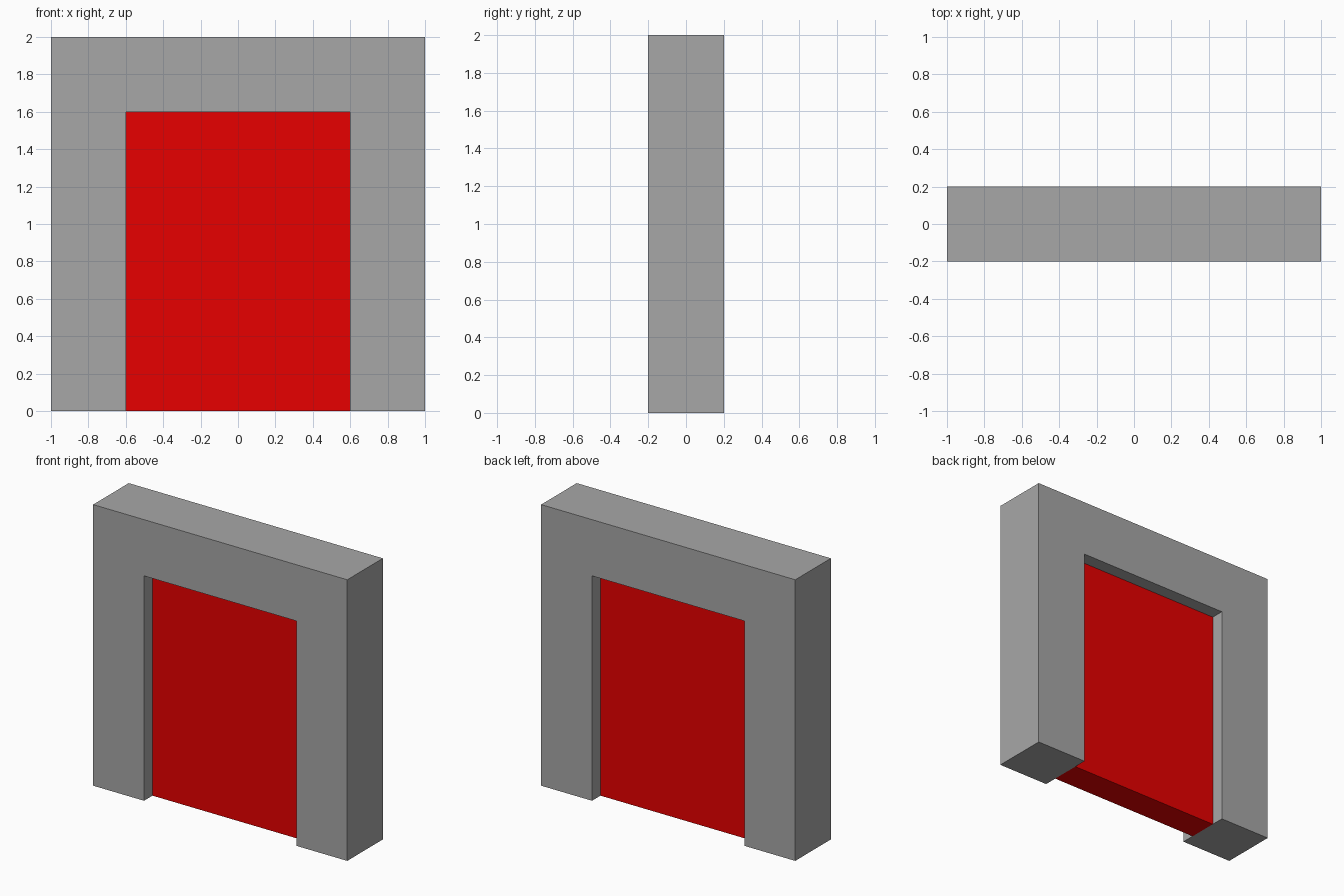
import bpy
import bmesh
from mathutils import Vector

if "Cube" in bpy.data.objects:
    bpy.data.objects.remove(bpy.data.objects["Cube"])


def extruded_profile(name, profile, depth, color):
    """Extrude an x-z outline along y, centred on y = 0."""
    bm = bmesh.new()
    face = bm.faces.new([bm.verts.new((x, -depth / 2, z)) for x, z in profile])
    new = bmesh.ops.extrude_face_region(bm, geom=[face])["geom"]
    verts = [v for v in new if isinstance(v, bmesh.types.BMVert)]
    bmesh.ops.translate(bm, verts=verts, vec=Vector((0, depth, 0)))
    bmesh.ops.recalc_face_normals(bm, faces=bm.faces)
    mesh = bpy.data.meshes.new(name)
    bm.to_mesh(mesh)
    bm.free()
    obj = bpy.data.objects.new(name, mesh)
    bpy.context.collection.objects.link(obj)
    mat = bpy.data.materials.new(name + "_colour")
    mat.diffuse_color = (*color, 1.0)
    mat.use_nodes = True
    mat.node_tree.nodes["Principled BSDF"].inputs["Base Color"].default_value = mat.diffuse_color
    mesh.materials.append(mat)
    return obj


OUTER, INNER = 1.0, 0.6
TOP, OPENING_TOP = 2.0, 1.6

# Dark grey frame: two legs and a lintel as one solid
half = [(INNER, OPENING_TOP), (INNER, 0), (OUTER, 0), (OUTER, TOP)]
extruded_profile("door_frame", half + [(-x, z) for x, z in reversed(half)],
                 0.4, (0.39, 0.39, 0.39))

# Recessed red panel filling the opening
extruded_profile("door_panel", [(-INNER, 0), (INNER, 0),
                 (INNER, OPENING_TOP), (-INNER, OPENING_TOP)],
                 0.21, (0.8, 0.0, 0.0))
